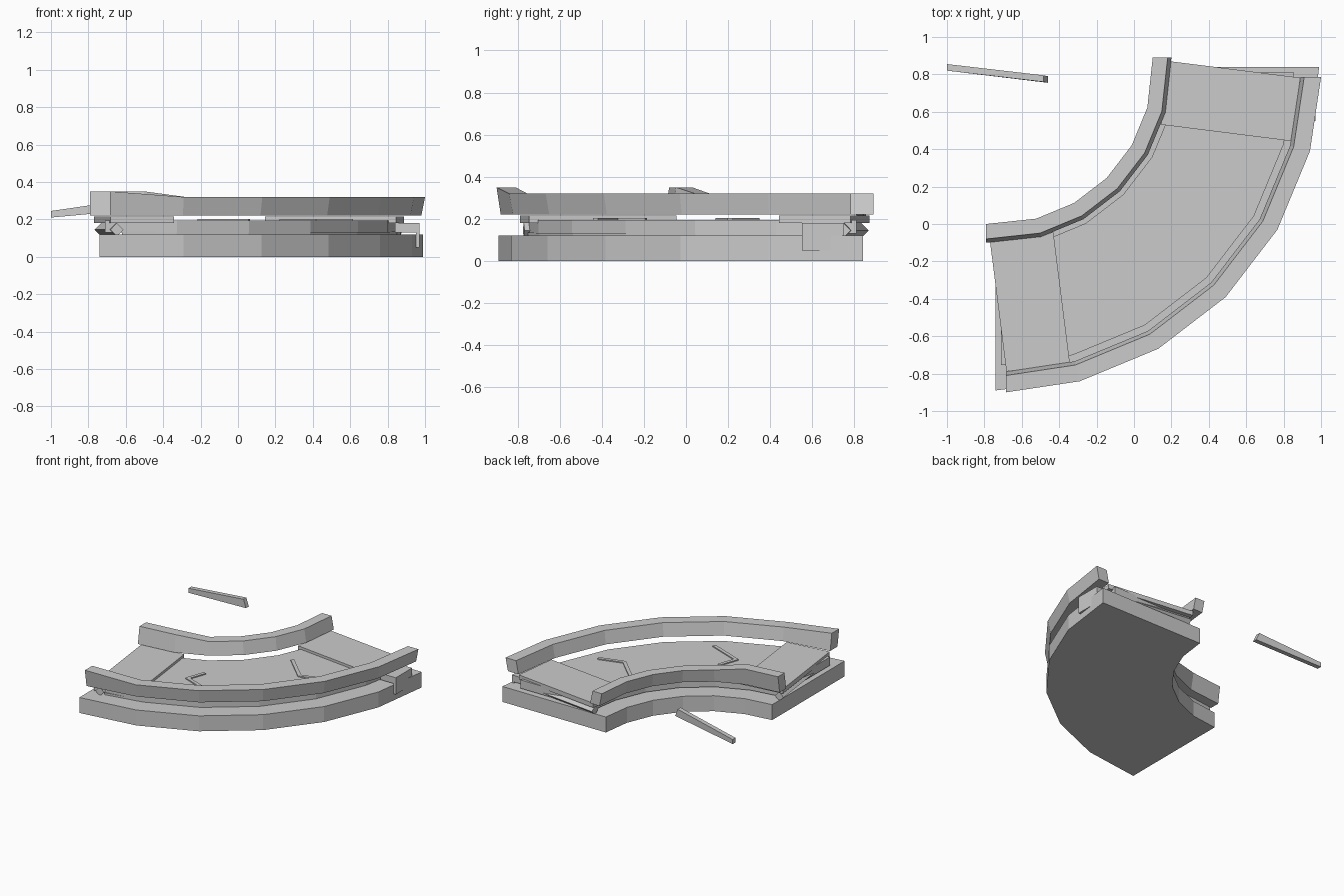
import bpy, bmesh, math
from mathutils import Matrix, Vector

if "Cube" in bpy.data.objects:
    bpy.data.objects.remove(bpy.data.objects["Cube"])

CX, CY, STEPS = -0.74, 0.84, 6      # bend centre and segment count


def finish(name, bm):
    bmesh.ops.recalc_face_normals(bm, faces=bm.faces)
    me = bpy.data.meshes.new(name)
    bm.to_mesh(me)
    bm.free()
    ob = bpy.data.objects.new(name, me)
    bpy.context.collection.objects.link(ob)
    return ob


def loft(name, rings):
    """Skin a list of equal-length closed rings, capping both ends."""
    bm = bmesh.new()
    vs = [[bm.verts.new(p) for p in r] for r in rings]
    n = len(vs[0])
    for a, b in zip(vs, vs[1:]):
        for i in range(n):
            j = (i + 1) % n
            bm.faces.new((a[i], a[j], b[j], b[i]))
    bm.faces.new(vs[0])
    bm.faces.new(vs[-1])
    return finish(name, bm)


def bend(name, section, ext=0.0, lift=()):
    """Sweep an (r, z) section round the quarter turn; ext lengthens both ends,
    lift raises the top two section points at the first stations."""
    rings = []
    for i in range(STEPS + 1):
        a = math.radians(-90 + 90 * i / STEPS)
        e = -ext if i == 0 else ext if i == STEPS else 0
        up = lift[i] if i < len(lift) else 0
        ring = []
        for k, (r, z) in enumerate(section):
            ring.append((CX + r * math.cos(a) - e * math.sin(a),
                         CY + r * math.sin(a) + e * math.cos(a),
                         z + (up if k >= 2 else 0)))
        rings.append(ring)
    return loft(name, rings)


def rect(r0, r1, z0, z1):
    return [(r0, z0), (r1, z0), (r1, z1), (r0, z1)]


def box(name, x0, x1, y0, y1, z0, z1, m=Matrix()):
    ring = lambda x: [m @ Vector(p) for p in
                      ((x, y0, z0), (x, y1, z0), (x, y1, z1), (x, y0, z1))]
    return loft(name, [ring(x0), ring(x1)])


# curved base, support slab and deck
bend("base", rect(0.84, 1.73, 0.0, 0.12))
bend("support_slab", rect(1.0, 1.59, 0.115, 0.135), -0.12)
bend("belt_deck", rect(0.965, 1.595, 0.13, 0.195), -0.03)

# flared side rails
bend("inner_rail", [(0.86, 0.22), (0.94, 0.22), (0.92, 0.32), (0.84, 0.32)],
     0.05, (0.03, 0.03))
bend("outer_rail", [(1.63, 0.22), (1.72, 0.22), (1.74, 0.32), (1.65, 0.32)],
     -0.055, (0.03,))

# end plates with a diamond roller under each lip
for tag, ang, sgn in (("left", -81.7, -1), ("right", -8.3, 1)):
    c = math.radians(ang)
    pos = Vector((CX + 1.27 * math.cos(c), CY + 1.27 * math.sin(c), 0))
    turn = math.radians(-82.8 if sgn < 0 else -7.2)
    m = Matrix.Translation(pos) @ Matrix.Rotation(turn, 4, 'Z')
    box(tag + "_end_plate", -0.353, 0.353, -0.171, 0.171, 0.18, 0.215, m)
    y = sgn * 0.135
    prof = [(y - 0.035, 0.145), (y, 0.11), (y + 0.035, 0.145), (y, 0.18)]
    loft(tag + "_roller", [[m @ Vector((x, p, z)) for p, z in prof]
                           for x in (-0.34, 0.34)])

# direction chevrons on the belt
for k, pts in enumerate((((0.06, -0.43), (-0.20, -0.33), (-0.15, -0.19)),
                         ((0.61, 0.21), (0.42, 0.155), (0.23, 0.34)))):
    p = [Vector(q) for q in pts]
    d0, d1 = (p[1] - p[0]).normalized(), (p[2] - p[1]).normalized()
    n0, n1 = Vector((-d0.y, d0.x)), Vector((-d1.y, d1.x))
    mid = (n0 + n1).normalized()
    mid /= mid.dot(n0)
    rings = []
    for q, n in zip(p, (n0, mid, n1)):
        a, b = q - n * 0.013, q + n * 0.013
        rings.append([(a.x, a.y, 0.19), (b.x, b.y, 0.19),
                      (b.x, b.y, 0.203), (a.x, a.y, 0.203)])
    loft("chevron_%d" % (k + 1), rings)

# L-shaped bracket over the outer edge
loft("side_bracket", [[(x, y, z) for x, z in
     ((0.84, 0.13), (0.952, 0.13), (0.952, 0.05), (0.97, 0.05),
      (0.97, 0.18), (0.84, 0.18))] for y in (0.55, 0.75)])

# detached tapered arm
loft("arm", [
    [(-1.0, 0.82, 0.21), (-1.0, 0.855, 0.21), (-1.0, 0.855, 0.245), (-1.0, 0.82, 0.245)],
    [(-0.46, 0.755, 0.26), (-0.46, 0.79, 0.26), (-0.485, 0.795, 0.32), (-0.485, 0.76, 0.32)]])
